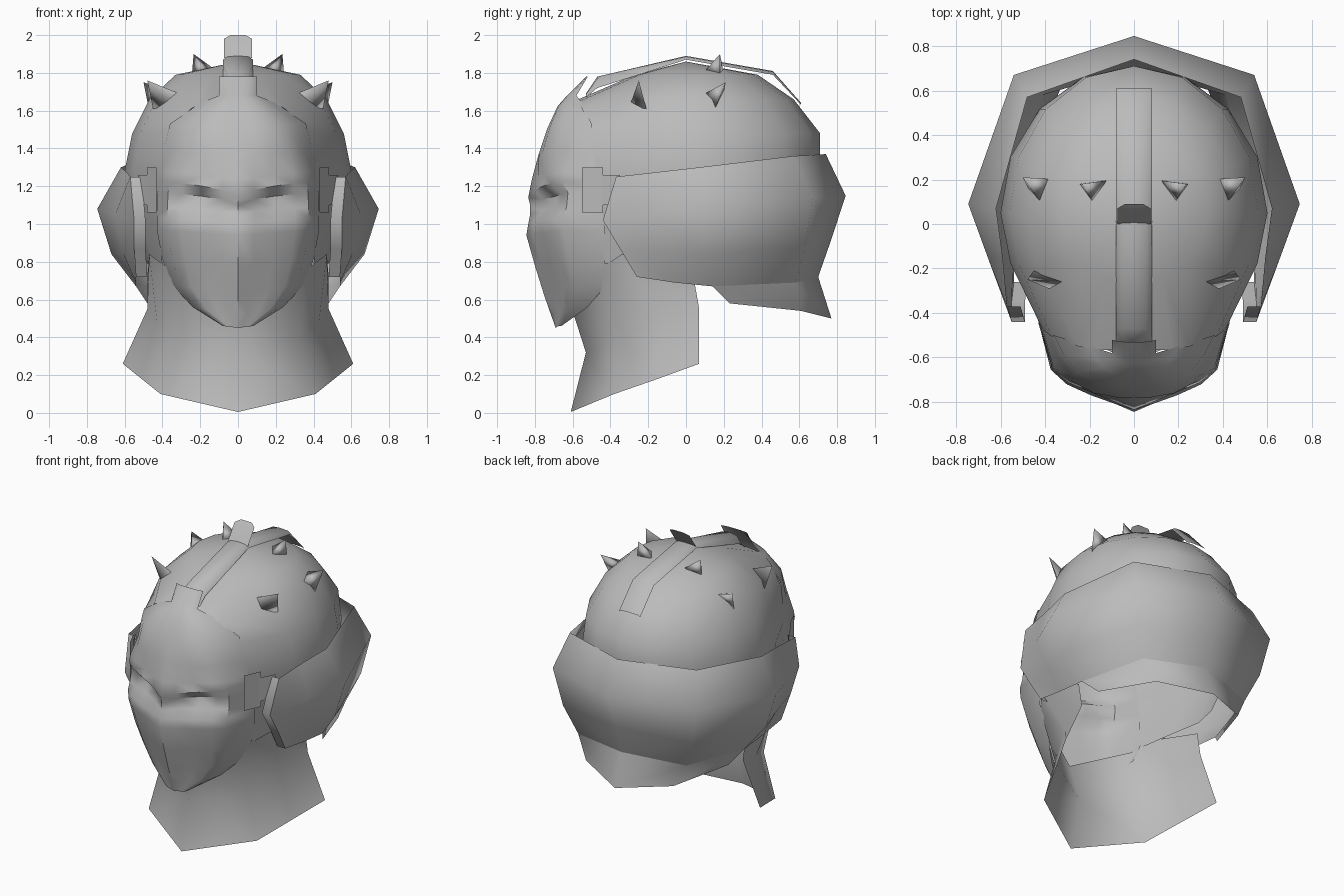
import bpy, bmesh, math
from mathutils import Vector

if "Cube" in bpy.data.objects:
    bpy.data.objects.remove(bpy.data.objects["Cube"], do_unlink=True)

GREY = (0.5, 0.5, 0.5, 1)
mat = bpy.data.materials.new("plain_grey")
mat.use_nodes = True
mat.diffuse_color = GREY
mat.node_tree.nodes["Principled BSDF"].inputs["Base Color"].default_value = GREY


def finish(name, bm, outward, angle):
    """Turn a half mesh into a mirrored object; outward(center) gives the facing side."""
    bm.normal_update()
    score = sum(f.normal.dot(outward(f.calc_center_median())) * f.calc_area() for f in bm.faces)
    if score < 0:
        bmesh.ops.reverse_faces(bm, faces=bm.faces[:])
    mesh = bpy.data.meshes.new(name)
    bm.to_mesh(mesh)
    bm.free()
    mesh.materials.append(mat)
    obj = bpy.data.objects.new(name, mesh)
    bpy.context.collection.objects.link(obj)
    bpy.ops.object.select_all(action='DESELECT')
    obj.select_set(True)
    bpy.context.view_layer.objects.active = obj
    mirror = obj.modifiers.new("Mirror", 'MIRROR')
    mirror.merge_threshold = 0.002
    bpy.ops.object.modifier_apply(modifier=mirror.name)
    bpy.ops.object.shade_smooth_by_angle(angle=math.radians(angle))


def from_axis(c):
    return Vector((c.x, c.y, c.z - 1))


def sheet(name, rows, skip=None, angle=70, outward=from_axis):
    """Skin a grid of points given for the left half only."""
    bm = bmesh.new()
    grid = [[bm.verts.new(p) for p in row] for row in rows]
    for r in range(len(grid) - 1):
        for c in range(len(grid[r]) - 1):
            if skip and skip(r, c):
                continue
            bm.faces.new((grid[r][c], grid[r][c + 1], grid[r + 1][c + 1], grid[r + 1][c]))
    bmesh.ops.remove_doubles(bm, verts=bm.verts[:], dist=0.0005)
    loose = [v for v in bm.verts if not v.link_faces]
    bmesh.ops.delete(bm, geom=loose, context='VERTS')
    finish(name, bm, outward, angle)


# Skull dome: rings of height, half width, front and back; open behind the mask
rings = [(1.86, 0, 0, 0), (1.79, .33, -.27, .38), (1.66, .47, -.57, .57),
         (1.48, .56, -.55, .71), (1.28, .6, -.55, .71), (1.05, .57, -.52, .66), (.79, .48, -.48, .5)]
# Where the dome meets the edge of the mask, from the third ring down
seam = [(.25, -.55, 1.61), (.37, -.505, 1.49), (.41, -.475, 1.28), (.425, -.45, 1.05), (.4, -.43, .79)]
SEG = 8
dome = []
for z, half, front, back in rings:
    mid = .05 if half else 0
    row = []
    for i in range(SEG + 1):
        a = math.pi * i / SEG
        reach = mid - front if a < math.pi / 2 else back - mid
        row.append((half * math.sin(a), mid - reach * math.cos(a), z))
    dome.append(row)
dome[2][1] = (.17, -.565, 1.65)
for row, point in zip(dome[2:], seam):
    row[2] = point
sheet("skull_dome", dome,
      skip=lambda r, c: (r >= 2 and c < 2) or (r >= 5 and c > 4))

# Face mask: center height and depth, edge width, depth and height, eye recess
mask_rows = [
    (1.78, -.53, .10, -.52, 1.78, 0), (1.68, -.63, .10, -.58, 1.68, 0),
    (1.62, -.68, .20, -.55, 1.64, 0), (1.50, -.735, .36, -.50, 1.53, 0),
    (1.37, -.78, .395, -.475, 1.38, 0), (1.24, -.815, .415, -.46, 1.28, 0),
    (1.14, -.835, .42, -.455, 1.23, 0), (1.1, -.825, .425, -.45, 1.17, .06),
    (1.05, -.825, .43, -.445, 1.09, .035), (1.0, -.835, .43, -.44, 1.04, -.015),
    (.94, -.845, .43, -.43, .97, 0),
    (.78, -.80, .40, -.41, .81, 0), (.62, -.75, .35, -.42, .68, 0),
    (.52, -.715, .24, -.52, .56, 0), (.45, -.69, .08, -.66, .46, 0)]
mask = []
for zc, yc, xe, ye, ze, recess in mask_rows:
    rise = .5 if 1 < zc < 1.2 else 1
    row = []
    for t in (0, .2, .45, .7, .87, 1):
        drop = t ** 3.5 if zc > 1.3 else .45 * t + .55 * t ** 14
        dent = recess * math.sin(math.pi * t)
        row.append((xe * t, yc + (ye - yc) * drop + dent, zc + (ze - zc) * t ** rise))
    mask.append(row)
sheet("face_mask", mask, angle=45, outward=lambda c: Vector((c.x, -1, 0)))

# Wrap band around the sides and back of the head, with a flat rim at its front end
RIM = Vector((-.06, 0, 0))
wrap_top = [(.57, -.37, 1.25), (.59, -.15, 1.275), (.62, .07, 1.3), (.48, .57, 1.36), (0, .74, 1.37)]
wrap_ridge = [(.55, -.44, 1.02), (.65, -.17, 1.05), (.745, .09, 1.08), (.54, .67, 1.14), (0, .845, 1.15)]
wrap_low = [(.55, -.35, .87), (.61, -.1, .85), (.67, .09, .84), (.49, .63, .88), (0, .77, .92)]
wrap_base = [(.54, -.26, .72), (.54, -.06, .69), (.54, .14, .67), (.41, .58, .69), (0, .7, .72)]
sheet("wrap_band", [[Vector(row[0]) + RIM] + row
                    for row in (wrap_top, wrap_ridge, wrap_low, wrap_base)], angle=56)

# Rear flap hanging below the wrap
flap_edge = [(.48, .23, .58), (.33, .61, .54), (0, .77, .5)]
sheet("rear_flap", [wrap_base[2:], flap_edge])

# Neck guard, open at the back
neck_top = [(0, -.62, .6), (.36, -.46, .76), (.47, -.34, .84), (.48, .04, .72)]
neck_mid = [(0, -.53, .32), (.33, -.37, .4), (.43, -.15, .49), (.48, .07, .55)]
neck_hem = [(0, -.61, .005), (.41, -.38, .1), (.51, -.15, .18), (.61, .07, .26)]
sheet("neck_guard", [neck_top, neck_mid, neck_hem])

# Raised strip along the crown with rounded-down sides: depth, height, side drop
crown = [(-.53, 1.69, .02), (-.47, 1.78, .06), (0, 1.89, .02), (.46, 1.81, .02), (.61, 1.64, .01)]
sheet("crown_strip", [[(0, y, z), (.055, y, z - d / 5), (.08, y, z - d)] for y, z, d in crown],
      outward=lambda c: Vector((0, 0, 1)))

# Upright fin at the middle of the strip
fin = [(.075, 0, 1.88), (.075, .07, 1.98), (.04, .09, 2)]
sheet("crown_fin", [[(0, y, z), (x, y, z)] for x, y, z in fin],
      outward=lambda c: Vector((0, -1, 0)))


# Hinge plates at the temples
def plate(name, start, end, low, high):
    sheet(name, [[(*start, z), (*end, z)] for z in (low, high)])


plate("front_hinge_plate", (.432, -.55), (.482, -.44), 1.06, 1.3)
plate("rear_hinge_plate", (.478, -.45), (.53, -.35), 1.1, 1.26)


# Three-sided spikes, mirrored to both sides
def spike(name, tip, *base):
    bm = bmesh.new()
    top = bm.verts.new(tip)
    feet = [bm.verts.new(p) for p in base]
    bm.faces.new(feet)
    for i in range(3):
        bm.faces.new((feet[i], feet[(i + 1) % 3], top))
    bmesh.ops.recalc_face_normals(bm, faces=bm.faces[:])
    center = sum((Vector(p) for p in base), Vector(tip)) / 4
    finish(name, bm, lambda c: c - center, 130)


spike("crown_spike", (.235, .18, 1.9), (.125, .195, 1.82), (.18, .09, 1.8), (.245, .18, 1.78))
spike("rear_side_spike", (.5, .21, 1.75), (.35, .2, 1.7), (.42, .1, 1.69), (.47, .15, 1.6))
spike("front_side_spike", (.48, -.25, 1.76), (.31, -.26, 1.69), (.45, -.21, 1.61), (.36, -.3, 1.62))
